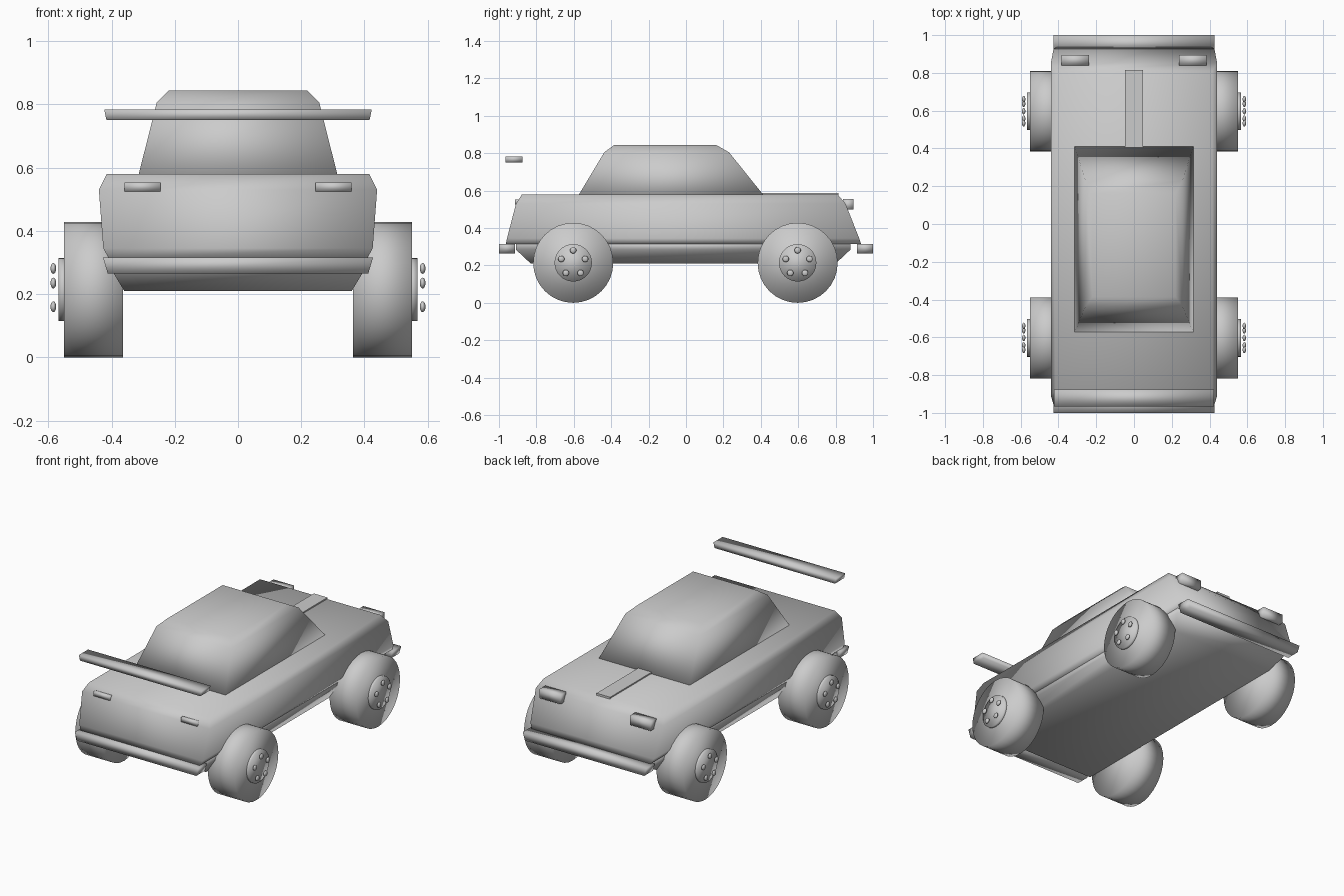
import bpy, bmesh, math
from mathutils import Matrix

if "Cube" in bpy.data.objects:
    bpy.data.objects.remove(bpy.data.objects["Cube"])

grey = bpy.data.materials.new("plain grey")
grey.diffuse_color = (0.6, 0.6, 0.6, 1)
grey.use_nodes = True
grey.node_tree.nodes["Principled BSDF"].inputs["Base Color"].default_value = grey.diffuse_color


def finish(name, bm, smooth=True):
    bmesh.ops.recalc_face_normals(bm, faces=bm.faces)
    for f in bm.faces:
        f.smooth = smooth
    me = bpy.data.meshes.new(name)
    bm.to_mesh(me)
    bm.free()
    me.materials.append(grey)
    ob = bpy.data.objects.new(name, me)
    bpy.context.collection.objects.link(ob)
    return ob


def loft(name, rings, cx=0, smooth=True):
    """Stack of rectangles, each (z, half width, y back, y front), skinned and capped."""
    bm = bmesh.new()
    loops = [[bm.verts.new((cx + sx * w, y, z))
              for sx, y in ((-1, y0), (1, y0), (1, y1), (-1, y1))]
             for z, w, y0, y1 in rings]
    for a, b in zip(loops, loops[1:]):
        for i in range(4):
            j = (i + 1) % 4
            bm.faces.new((a[i], a[j], b[j], b[i]))
    bm.faces.new(loops[0][::-1])
    bm.faces.new(loops[-1])
    return finish(name, bm, smooth)


def disc(name, radius, x0, x1, y, z, sides):
    """Cylinder with its axle along x."""
    bm = bmesh.new()
    m = Matrix.Translation(((x0 + x1) / 2, y, z)) @ Matrix.Rotation(math.pi / 2, 4, 'Y')
    bmesh.ops.create_cone(bm, cap_ends=True, segments=sides, radius1=radius,
                          radius2=radius, depth=abs(x1 - x0), matrix=m)
    return finish(name, bm)


# Body shell, underbody and cabin
loft("body", [(0.315, 0.41, -0.963, 0.936), (0.345, 0.426, -0.957, 0.926),
              (0.53, 0.44, -0.909, 0.853), (0.58, 0.415, -0.877, 0.81)])
loft("underbody", [(0.21, 0.36, -0.83, 0.80), (0.285, 0.405, -0.91, 0.88),
                   (0.33, 0.405, -0.91, 0.88)])
loft("cabin", [(0.575, 0.315, -0.575, 0.415), (0.805, 0.257, -0.437, 0.23),
               (0.843, 0.22, -0.385, 0.163)])

# Bumpers, rear wing and hood strip
loft("rear_bumper", [(0.265, 0.412, -1.0, -0.915), (0.315, 0.427, -1.0, -0.915)])
loft("front_bumper", [(0.265, 0.412, 0.915, 1.0), (0.315, 0.427, 0.915, 1.0)])
loft("rear_wing", [(0.75, 0.416, -0.965, -0.875), (0.783, 0.423, -0.965, -0.875)])
loft("hood_strip", [(0.575, 0.047, 0.40, 0.815), (0.588, 0.047, 0.40, 0.815)], smooth=False)

for s, side in ((-1, "left"), (1, "right")):
    # Lamps
    loft("headlight_" + side, [(0.498, 0.072, 0.84, 0.896), (0.555, 0.072, 0.84, 0.896)], s * 0.311)
    loft("taillight_" + side, [(0.525, 0.057, -0.913, -0.88), (0.553, 0.057, -0.913, -0.88)], s * 0.302)
    # Wheels with hubs and five bolts each
    for y, end in ((-0.603, "rear"), (0.597, "front")):
        tag = end + "_" + side
        z = 0.214
        disc("wheel_" + tag, 0.214, s * 0.364, s * 0.551, y, z, 32)
        disc("hub_" + tag, 0.10, s * 0.54, s * 0.567, y, z, 32)
        bm = bmesh.new()
        for k in range(5):
            a = math.pi / 2 + k * math.tau / 5
            m = (Matrix.Translation((s * 0.584, y + 0.067 * math.cos(a), z + 0.067 * math.sin(a)))
                 @ Matrix.Diagonal((0.009, 0.017, 0.017, 1)))
            bmesh.ops.create_uvsphere(bm, u_segments=16, v_segments=10, radius=1, matrix=m)
        finish("wheel_bolts_" + tag, bm)
